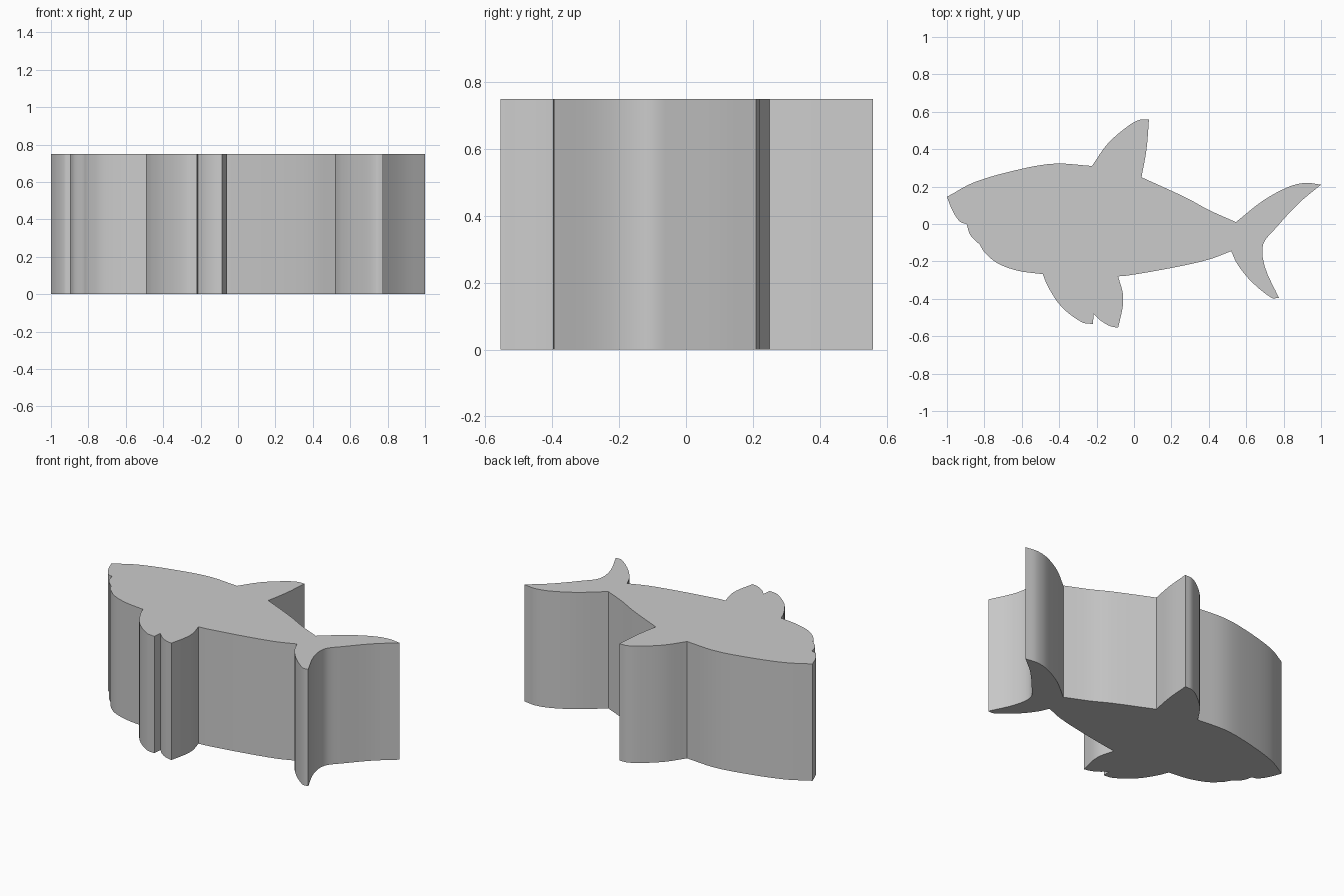
import bpy
import bmesh
from mathutils import Vector

HEIGHT = 0.75
STEPS = 4

default_cube = bpy.data.objects.get("Cube")
if default_cube:
    bpy.data.objects.remove(default_cube, do_unlink=True)


def smooth_run(points, steps=STEPS):
    """Smooth curve through the points, leaving out the final point."""
    pts = [Vector(p) for p in points]
    padded = [2 * pts[0] - pts[1]] + pts + [2 * pts[-1] - pts[-2]]
    result = []
    for before, start, end, after in zip(padded, padded[1:], padded[2:], padded[3:]):
        length = (end - start).length
        # Scale tangents to the span so uneven spacing cannot overshoot
        tangent_in = (end - before) / ((start - before).length + length) * length
        tangent_out = (after - start) / ((after - end).length + length) * length
        for i in range(steps):
            t = i / steps
            blend = t * t * (3 - 2 * t)
            result.append(start * (1 - blend) + end * blend
                          + tangent_in * (t * (1 - t) ** 2)
                          - tangent_out * (t * t * (1 - t)))
    return result


# Silhouette in runs; every run starts at a sharp corner
nose_to_dorsal = [(-1, .145), (-.85, .225), (-.6, .295), (-.42, .323), (-.225, .31)]
dorsal_leading = [(-.14, .43), (-.03, .525), (.03, .557), (.08, .56)]
dorsal_trailing = [(.067, .4), (.04, .25)]
rear_back = [(.28, .14), (.4, .075), (.545, .01)]
tail_upper = [(.69, .125), (.83, .2), (.92, .22), (1, .21)]
tail_trailing = [(.88, .11), (.76, -.02), (.69, -.11), (.7, -.23), (.775, -.395)]
tail_lower = [(.735, -.395), (.62, -.3), (.55, -.21), (.52, -.145)]
belly = [(.4, -.19), (.2, -.235), (-.03, -.275), (-.085, -.28)]
rear_fin_back = [(-.06, -.37), (-.06, -.44), (-.085, -.555)]
rear_fin_tip = [(-.13, -.545), (-.18, -.515), (-.215, -.48)]
fin_notch = [(-.22, -.535)]
front_fin = [(-.28, -.525), (-.39, -.44), (-.46, -.335), (-.488, -.268)]
throat = [(-.62, -.25), (-.73, -.21), (-.8, -.15), (-.825, -.11)]
jaw = [(-.875, -.06), (-.895, 0)]
snout = [(-.93, .012), (-.97, .07), (-1, .145)]

runs = [nose_to_dorsal, dorsal_leading, dorsal_trailing, rear_back, tail_upper,
        tail_trailing, tail_lower, belly, rear_fin_back, rear_fin_tip,
        fin_notch, front_fin, throat, jaw, snout]

outline = []
corner = None
for run in runs:
    outline += smooth_run(run if corner is None else [corner] + run)
    corner = run[-1]

# Flat base face, extruded straight up
bm = bmesh.new()
base = bm.faces.new([bm.verts.new((p.x, p.y, 0)) for p in outline])
extruded = bmesh.ops.extrude_face_region(bm, geom=[base], use_keep_orig=True)
top_verts = [g for g in extruded["geom"] if isinstance(g, bmesh.types.BMVert)]
bmesh.ops.translate(bm, verts=top_verts, vec=(0, 0, HEIGHT))
bmesh.ops.recalc_face_normals(bm, faces=bm.faces)
mesh = bpy.data.meshes.new("shark_block")
bm.to_mesh(mesh)
bm.free()

shark = bpy.data.objects.new("shark_block", mesh)
bpy.context.collection.objects.link(shark)

# Single light grey material
grey = bpy.data.materials.new("light grey")
grey.use_nodes = True
colour = (.6, .6, .6, 1)
grey.diffuse_color = colour
grey.node_tree.nodes["Principled BSDF"].inputs["Base Color"].default_value = colour
mesh.materials.append(grey)

# Smooth curved walls, crisp corners and rims
bpy.ops.object.select_all(action="DESELECT")
shark.select_set(True)
bpy.context.view_layer.objects.active = shark
bpy.ops.object.shade_smooth_by_angle()
